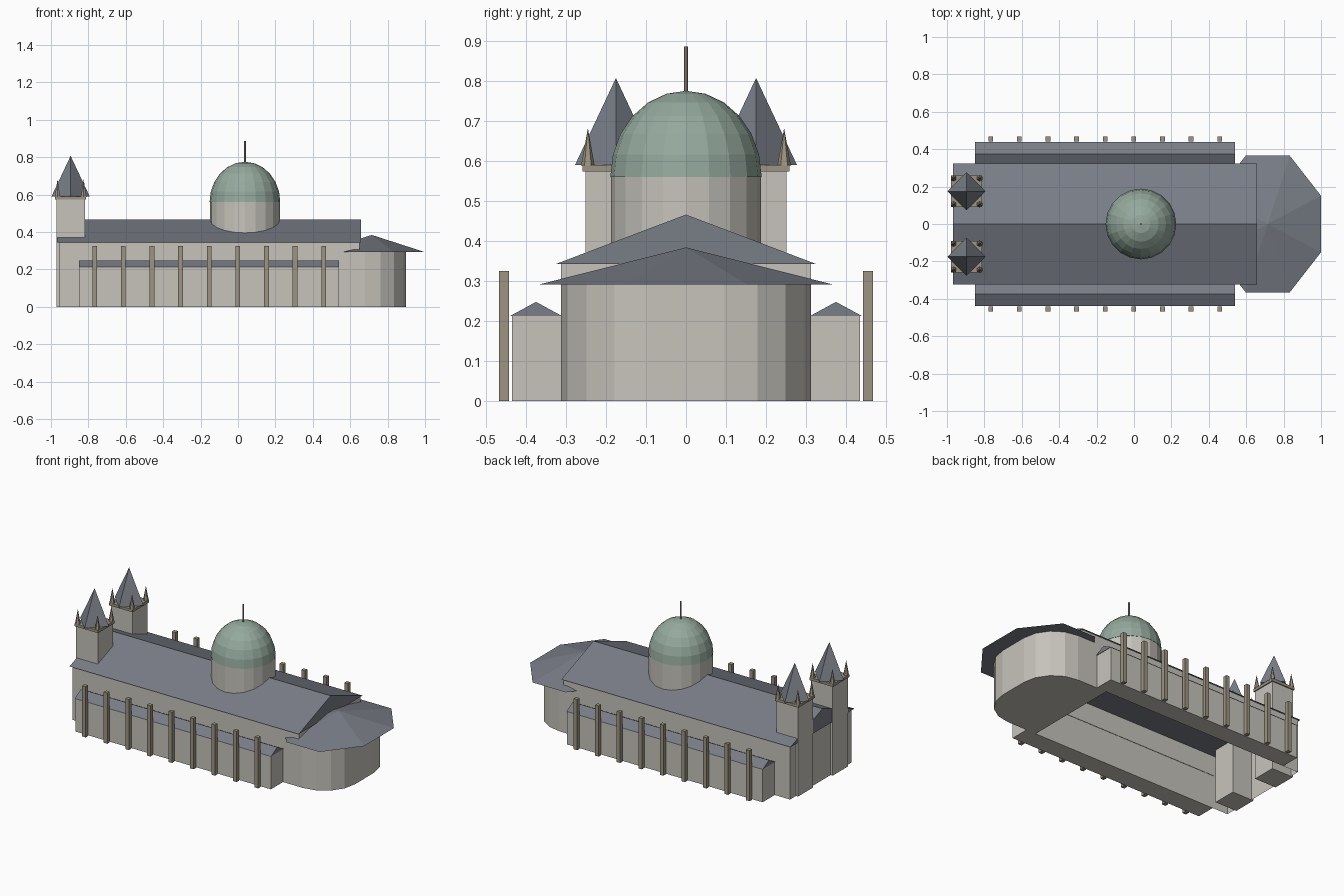
import bpy, bmesh, math
from mathutils import Matrix

cube = bpy.data.objects.get("Cube")
if cube:
    bpy.data.objects.remove(cube, do_unlink=True)


def material(name, color):
    m = bpy.data.materials.new(name)
    m.use_nodes = True
    m.diffuse_color = (*color, 1)
    m.node_tree.nodes["Principled BSDF"].inputs["Base Color"].default_value = (*color, 1)
    return m


STONE = material("pale stone", (0.57, 0.55, 0.50))
SLATE = material("slate", (0.19, 0.205, 0.24))
COPPER = material("green copper", (0.30, 0.40, 0.34))
TRIM = material("tan trim", (0.34, 0.295, 0.225))


def finish(name, bm, mat):
    bmesh.ops.recalc_face_normals(bm, faces=bm.faces[:])
    mesh = bpy.data.meshes.new(name)
    bm.to_mesh(mesh)
    bm.free()
    mesh.materials.append(mat)
    ob = bpy.data.objects.new(name, mesh)
    bpy.context.scene.collection.objects.link(ob)
    return ob


def box(name, x, y, z, mat, open_bottom=False):
    """Box spanning the given (low, high) ranges."""
    bm = bmesh.new()
    bmesh.ops.create_cube(bm, size=1)
    for v in bm.verts:
        v.co = [r[0] + (c + 0.5) * (r[1] - r[0]) for c, r in zip(v.co, (x, y, z))]
    if open_bottom:
        low = [f for f in bm.faces if all(v.co.z < z[0] + 0.001 for v in f.verts)]
        bmesh.ops.delete(bm, geom=low, context='FACES_ONLY')
    return finish(name, bm, mat)


def prism(name, outline, direction, mat):
    """Closed solid made by sweeping a flat outline."""
    bm = bmesh.new()
    face = bm.faces.new([bm.verts.new(p) for p in outline])
    swept = bmesh.ops.extrude_face_region(bm, geom=[face], use_keep_orig=True)
    verts = [g for g in swept["geom"] if isinstance(g, bmesh.types.BMVert)]
    bmesh.ops.translate(bm, verts=verts, vec=direction)
    return finish(name, bm, mat)


def cone(name, x, y, z, r1, r2, sides, mat, turn=0.0, squash=1.0):
    """Cone or cylinder between two heights."""
    bm = bmesh.new()
    bmesh.ops.create_cone(bm, cap_ends=True, segments=sides, radius1=r1, radius2=r2,
                          depth=z[1] - z[0])
    place = (Matrix.Translation((x, y, (z[0] + z[1]) / 2)) @ Matrix.Diagonal((squash, 1, 1, 1))
             @ Matrix.Rotation(turn, 4, 'Z'))
    bmesh.ops.transform(bm, matrix=place, verts=bm.verts[:])
    return finish(name, bm, mat)


def gable_roof(name, x, y, eave, ridge):
    outline = [(x[0], y[0], eave), (x[0], y[1], eave), (x[0], sum(y) / 2, ridge)]
    return prism(name, outline, (x[1] - x[0], 0, 0), SLATE)


# Nave
box("nave_walls", (-0.957, 0.65), (-0.3125, 0.3125), (0, 0.343), STONE, open_bottom=True)
gable_roof("nave_roof", (-0.968, 0.657), (-0.324, 0.324), 0.343, 0.466)

# Rounded apse with its faceted roof
apse = []
rx, ry, east, half = 0.22, 0.2175, 0.898, 0.3125
for i in range(5):
    a = math.radians(22.5 * i)
    apse.append((east - rx + rx * math.cos(a), half - ry + ry * math.sin(a), 0))
apse.append((0.47, half, 0))
apse += [(px, -py, pz) for px, py, pz in reversed(apse)]
prism("apse_walls", apse, (0, 0, 0.295), STONE)
cone("apse_roof", 0.715, 0, (0.292, 0.384), 0.365 / math.cos(math.pi / 8), 0, 8,
     SLATE, turn=math.pi / 8, squash=0.78)

# Dome on its drum
cone("dome_drum", 0.037, 0, (0.35, 0.56), 0.187, 0.187, 20, STONE)
bm = bmesh.new()
bmesh.ops.create_uvsphere(bm, u_segments=20, v_segments=12, radius=1)
bmesh.ops.bisect_plane(bm, geom=bm.verts[:] + bm.edges[:] + bm.faces[:], dist=0.0001,
                       plane_co=(0, 0, 0), plane_no=(0, 0, 1), clear_inner=True)
rim = [e for e in bm.edges if e.is_boundary]
bmesh.ops.contextual_create(bm, geom=rim)
bmesh.ops.transform(bm, verts=bm.verts[:],
                    matrix=Matrix.Translation((0.037, 0, 0.56)) @ Matrix.Diagonal((0.189, 0.189, 0.215, 1)))
finish("dome", bm, COPPER)
cone("dome_finial", 0.037, 0, (0.76, 0.886), 0.005, 0.005, 8, TRIM)

for side, label in ((1, "left"), (-1, "right")):
    # Side aisle
    y = sorted((side * 0.3125, side * 0.435))
    box(f"{label}_aisle_walls", (-0.848, 0.538), y, (0, 0.213), STONE)
    y = sorted((side * 0.31, side * 0.439))
    gable_roof(f"{label}_aisle_roof", (-0.851, 0.541), y, 0.213, 0.248)

    # Row of buttresses
    y = sorted((side * 0.442, side * 0.467))
    for i in range(9):
        x = -0.766 + 0.153 * i
        box(f"{label}_buttress_{i + 1}", (x - 0.0125, x + 0.0125), y, (0, 0.325), TRIM)

    # Corner tower with spire and pinnacles
    tx, ty = -0.895, side * 0.175
    w, c = 0.0765, 0.083
    box(f"{label}_tower", (tx - w, tx + w), (ty - w, ty + w), (0, 0.574), STONE)
    box(f"{label}_tower_cornice", (tx - c, tx + c), (ty - c, ty + c), (0.573, 0.59), TRIM)
    cone(f"{label}_spire", tx, ty, (0.59, 0.807), 0.102, 0, 4, SLATE)
    for i, (sx, sy) in enumerate(((1, 1), (1, -1), (-1, 1), (-1, -1))):
        cone(f"{label}_pinnacle_{i + 1}", tx + sx * 0.07, ty + sy * 0.07, (0.588, 0.682),
             0.017, 0, 6, TRIM)
